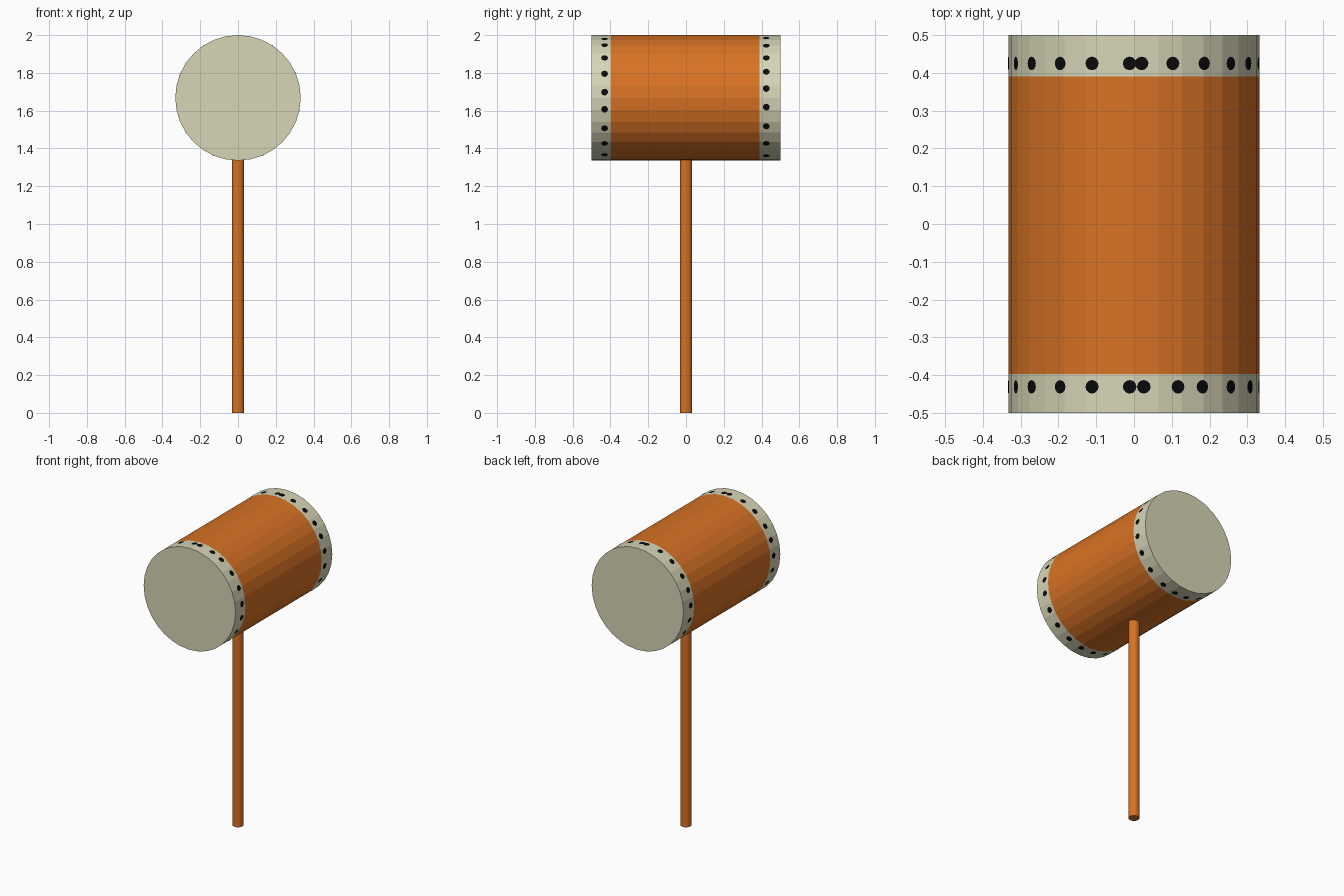
import bpy, bmesh, math
from mathutils import Matrix, Vector

if "Cube" in bpy.data.objects:
    bpy.data.objects.remove(bpy.data.objects["Cube"])

R, ZC, SIDES = 0.332, 1.668, 32


def material(name, rgb):
    m = bpy.data.materials.new(name)
    m.diffuse_color = (*rgb, 1)
    m.use_nodes = True
    m.node_tree.nodes["Principled BSDF"].inputs["Base Color"].default_value = m.diffuse_color
    return m


wood = material("orange wood", (0.69, 0.17, 0.018))
cream = material("cream band", (0.68, 0.665, 0.47))
black = material("black stud", (0.003, 0.003, 0.004))


def finish(name, bm, mats):
    me = bpy.data.meshes.new(name)
    bm.to_mesh(me)
    bm.free()
    for m in mats:
        me.materials.append(m)
    ob = bpy.data.objects.new(name, me)
    bpy.context.collection.objects.link(ob)
    return ob


# Mallet head: horizontal cylinder, cut into a wood body and two cream end bands
bm = bmesh.new()
bmesh.ops.create_cone(bm, cap_ends=True, segments=SIDES, radius1=R, radius2=R, depth=1.0,
                      matrix=Matrix.Translation((0, 0, ZC)) @ Matrix.Rotation(math.pi / 2, 4, 'X'))
for y in (-0.397, 0.39):
    bmesh.ops.bisect_plane(bm, geom=bm.verts[:] + bm.edges[:] + bm.faces[:],
                           plane_co=(0, y, 0), plane_no=(0, 1, 0))
for f in bm.faces:
    y = f.calc_center_median().y
    f.material_index = 0 if -0.397 < y < 0.39 else 1
finish("mallet_head", bm, [wood, cream])

# Handle, ending just inside the head
bm = bmesh.new()
bmesh.ops.create_cone(bm, cap_ends=True, segments=SIDES, radius1=0.033, radius2=0.033,
                      depth=1.36, matrix=Matrix.Translation((0, 0, 0.68)))
finish("handle", bm, [wood])


# Painted studs: thin discs wrapped on the faceted head, angles measured from the top
def on_head(angle, y):
    step = 2 * math.pi / SIDES
    r = R * math.cos(step / 2) / math.cos(angle % step - step / 2) + 0.002
    return Vector((r * math.sin(angle), y, ZC + r * math.cos(angle)))


def stud(bm, angle, y, size=0.018, n=12):
    mid = bm.verts.new(on_head(angle, y))
    ring = [bm.verts.new(on_head(angle + size / R * math.cos(t), y + size * math.sin(t)))
            for t in (2 * math.pi * i / n for i in range(n))]
    for i in range(n):
        f = bm.faces.new((mid, ring[i], ring[(i + 1) % n]))
        f.normal_update()
        if f.normal.dot(mid.co - Vector((0, y, ZC))) < 0:
            f.normal_flip()


left = [-2, -19.5, -36, -54.5, -70, -87, -104, -121, -138, -155, -172]
rows = {
    "front_studs": (-0.431, [4.5, 20.5, 33, 50.5, 67.5, 84.8, 100.5, 119, 136.5, 155, 172]),
    "back_studs": (0.425, [3.5, 18, 34, 50.5, 65.5, 81.5, 98.5, 117, 136.5, 157, 173]),
}
for name, (y, right) in rows.items():
    bm = bmesh.new()
    for a in left + right:
        stud(bm, math.radians(a), y)
    finish(name, bm, [black])
